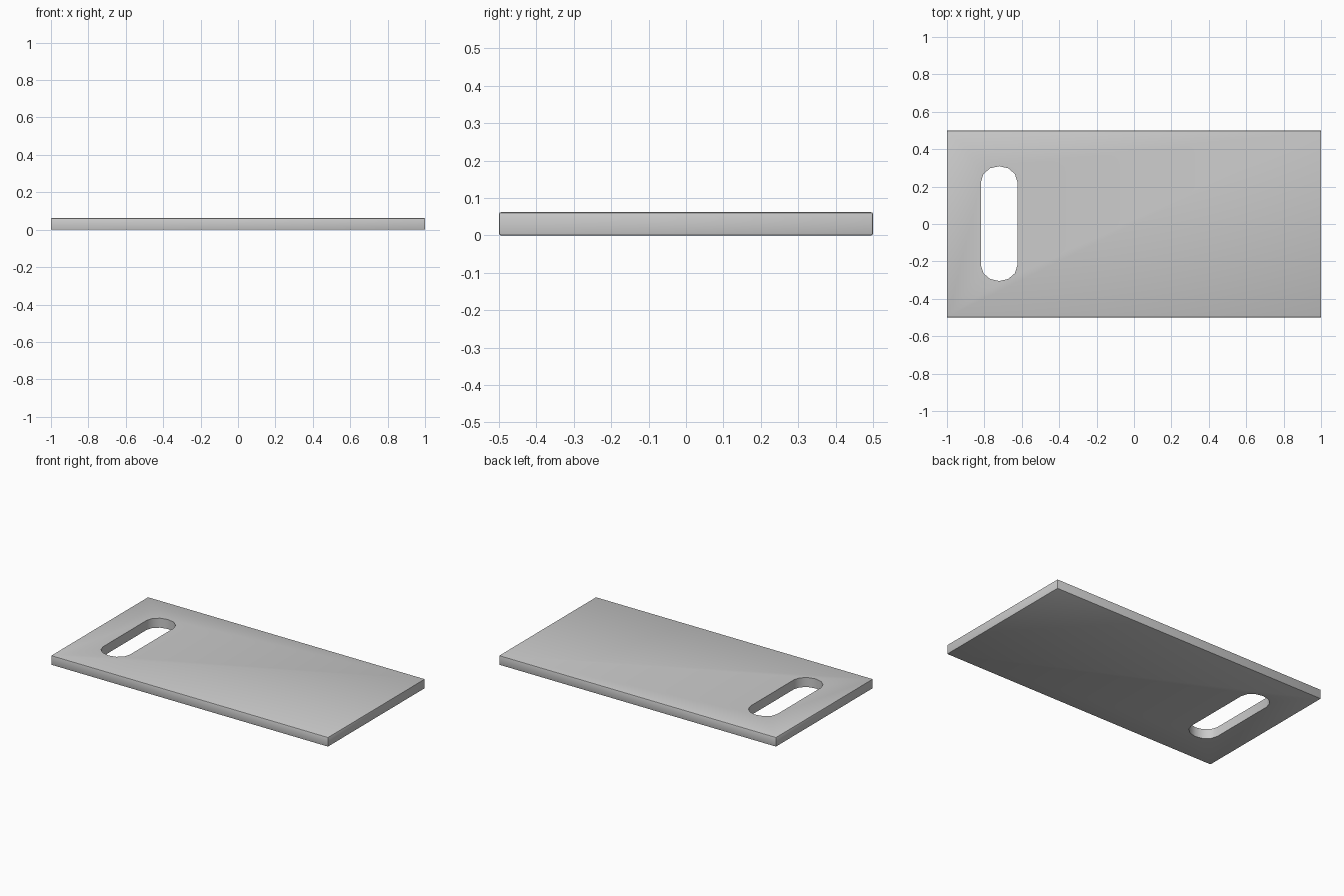
import bpy, bmesh, math

if "Cube" in bpy.data.objects:
    bpy.data.objects.remove(bpy.data.objects["Cube"])

# Board slab with softly eased edges
bpy.ops.mesh.primitive_cube_add(size=1, location=(0, 0, 0.031))
board = bpy.context.object
board.name = "board"
board.scale = (2, 1, 0.062)
bpy.ops.object.transform_apply(location=True, rotation=False, scale=True)
bevel = board.modifiers.new("eased_edges", 'BEVEL')
bevel.width = 0.005
bevel.segments = 2

# Handle slot cutter: rounded-end outline, extruded through the board
cx, cy, half_w, straight, cap, steps = -0.721, 0.002, 0.097, 0.224, 0.083, 6
outline = []
for sign in (1, -1):
    for i in range(steps + 1):
        a = math.pi * i / steps
        outline.append((cx + sign * half_w * math.cos(a),
                        cy + sign * (straight + cap * math.sin(a))))
bm = bmesh.new()
face = bm.faces.new([bm.verts.new((x, y, -0.1)) for x, y in outline])
ext = bmesh.ops.extrude_face_region(bm, geom=[face])
bmesh.ops.translate(bm, vec=(0, 0, 0.3),
                    verts=[g for g in ext["geom"] if isinstance(g, bmesh.types.BMVert)])
bmesh.ops.recalc_face_normals(bm, faces=bm.faces)
mesh = bpy.data.meshes.new("handle_slot_cutter")
bm.to_mesh(mesh)
bm.free()
cutter = bpy.data.objects.new("handle_slot_cutter", mesh)
bpy.context.collection.objects.link(cutter)
cutter.hide_render = True
cutter.display_type = 'WIRE'

# Cut the handle slot
cut = board.modifiers.new("handle_slot", 'BOOLEAN')
cut.operation = 'DIFFERENCE'
cut.solver = 'EXACT'
cut.object = cutter

# Smooth the slot ends, keep edges crisp
bpy.context.view_layer.objects.active = board
board.select_set(True)
bpy.ops.object.modifier_apply(modifier="eased_edges")
bpy.ops.object.modifier_apply(modifier="handle_slot")
bpy.ops.object.shade_smooth_by_angle(angle=math.radians(35))
bpy.data.objects.remove(cutter)
